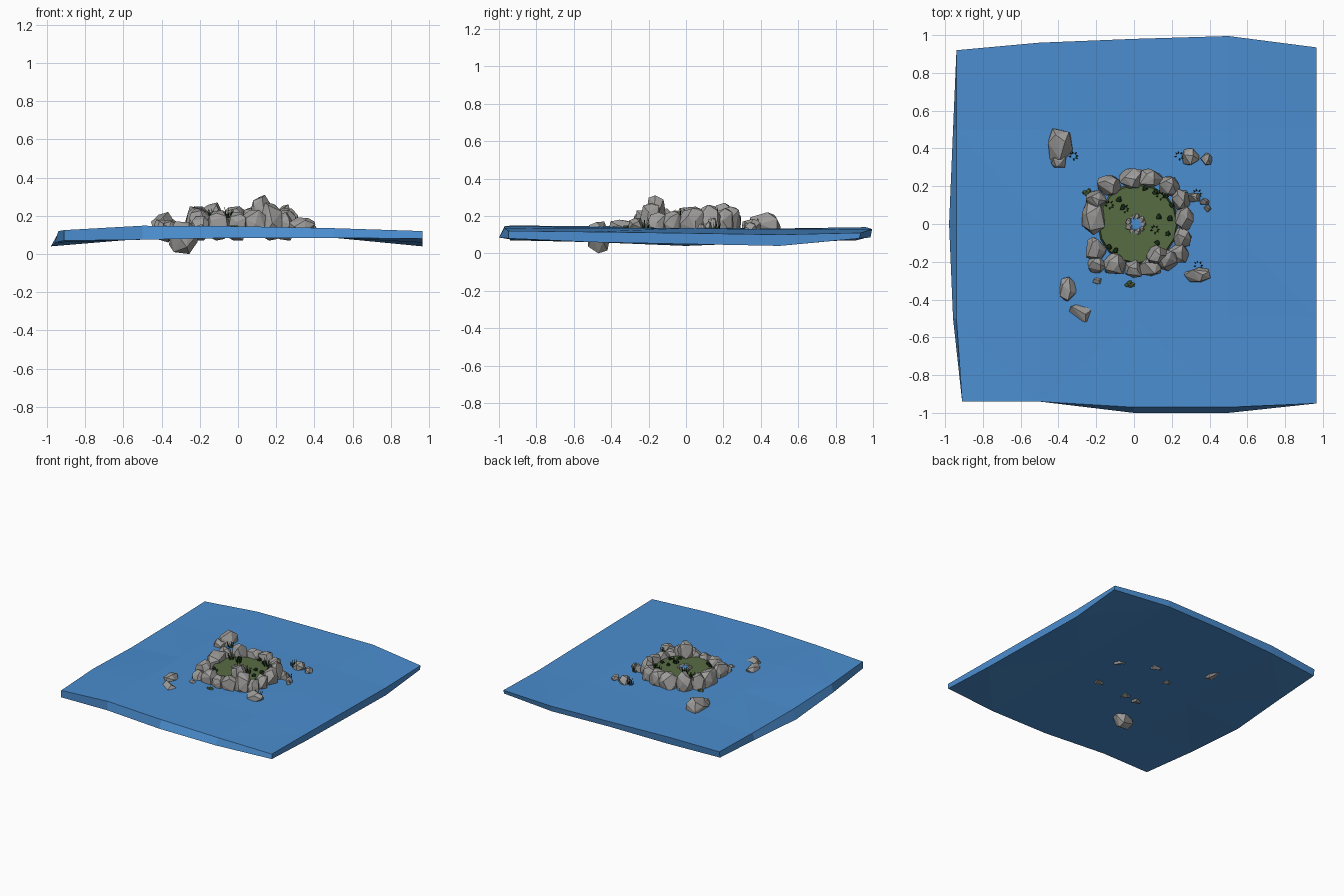
import bpy, bmesh, math, random
from mathutils import Vector

if "Cube" in bpy.data.objects:
    bpy.data.objects.remove(bpy.data.objects["Cube"])

random.seed(11)


def material(name, rgb):
    m = bpy.data.materials.new(name)
    m.diffuse_color = (*rgb, 1)
    m.use_nodes = True
    m.node_tree.nodes["Principled BSDF"].inputs["Base Color"].default_value = m.diffuse_color
    return m


WATER = material("water blue", (0.07, 0.27, 0.63))
STONE = material("stone grey", (0.34, 0.335, 0.325))
MOSS = material("moss green", (0.095, 0.15, 0.055))
LEAF = material("dark leaf green", (0.015, 0.042, 0.014))


def finish(bm, name, mat):
    bmesh.ops.recalc_face_normals(bm, faces=bm.faces)
    me = bpy.data.meshes.new(name)
    bm.to_mesh(me)
    bm.free()
    me.materials.append(mat)
    ob = bpy.data.objects.new(name, me)
    bpy.context.collection.objects.link(ob)
    return ob


def rock(bm, x, y, sx, sy, z0, z1, n=20):
    """Faceted boulder: hull of blocky random points fitted to a box."""
    pts = []
    for i in range(n):
        h = 1 - 2 * (i + 0.5) / n
        a = i * 2.39996 + random.uniform(-0.5, 0.5)
        r = math.sqrt(1 - h * h)
        p = Vector((r * math.cos(a), r * math.sin(a), h))
        p /= sum(abs(c) ** 3 for c in p) ** (1 / 3)
        pts.append(p * random.uniform(0.85, 1.05))
    lo = [min(p[k] for p in pts) for k in range(3)]
    hi = [max(p[k] for p in pts) for k in range(3)]
    size, base = (sx, sy, z1 - z0), (x - sx / 2, y - sy / 2, z0)
    verts = [bm.verts.new([base[k] + (p[k] - lo[k]) / (hi[k] - lo[k]) * size[k]
                           for k in range(3)]) for p in pts]
    res = bmesh.ops.convex_hull(bm, input=verts)
    junk = {v for v in res["geom_interior"] if isinstance(v, bmesh.types.BMVert)}
    bmesh.ops.delete(bm, geom=list(junk), context='VERTS')


# water slab: gently uneven sheet with a slightly wider underside
XS, YS = (-0.94, -0.5, 0.0, 0.5, 0.965), (-0.94, -0.5, 0.0, 0.5, 0.93)
TOP = ((.125, .148, .145, .135, .12), (.12, .147, .14, .132, .115),
       (.105, .138, .138, .135, .108), (.11, .132, .133, .127, .10),
       (.12, .14, .135, .13, .11))
LOW = ((.07, .075, .085, .085, .08), (.06, .08, .085, .085, .06),
       (.04, .08, .085, .085, .05), (.06, .08, .085, .085, .04),
       (.07, .08, .09, .085, .08))
BACK = (-0.01, 0.03, 0.05, 0.065, 0.005)      # bulge of the rear edge
FRONT = (0.0, 0.0, -0.03, -0.03, -0.01)       # bulge of the front edge
bm = bmesh.new()


def sheet(zs, grow):
    grid = []
    for j, y in enumerate(YS):
        row = []
        for i, x in enumerate(XS):
            px, py = x, y
            if j == 4:
                py += BACK[i] - grow * 0.3
            if j == 0:
                py += FRONT[i] - (grow if 1 < i < 4 else 0)
            if i == 0 and 0 < j < 4:
                px -= grow * (1.3 if j == 2 else 0.6)
            if i == 0 and j == 0:
                px += 0.03
            row.append(bm.verts.new((px, py, zs[j][i])))
        grid.append(row)
    for j in range(4):
        for i in range(4):
            a, b, c, d = grid[j][i], grid[j][i + 1], grid[j + 1][i + 1], grid[j + 1][i]
            if (i + j) % 2:
                bm.faces.new((a, b, c)), bm.faces.new((a, c, d))
            else:
                bm.faces.new((a, b, d)), bm.faces.new((b, c, d))
    return (grid[0] + [r[4] for r in grid[1:]] + grid[4][-2::-1]
            + [r[0] for r in grid[3:0:-1]])


upper, lower = sheet(TOP, 0), sheet(LOW, 0.03)
for k in range(len(upper)):
    n = (k + 1) % len(upper)
    bm.faces.new((upper[k], upper[n], lower[n], lower[k]))
finish(bm, "water", WATER)

# ring of boulders: x, y, width, depth, bottom, top
RING = ((-.02, .24, .12, .11, .07, .25), (.09, .245, .13, .10, .09, .25),
        (.19, .20, .11, .11, .09, .24), (.25, .13, .10, .11, .07, .26),
        (.265, .03, .10, .14, .09, .24), (.255, -.07, .10, .11, .09, .23),
        (.235, -.15, .11, .11, .09, .22), (.17, -.19, .12, .12, .07, .27),
        (.12, -.16, .11, .10, .15, .31), (.085, -.225, .12, .10, .09, .23),
        (0, -.235, .10, .10, .09, .22), (-.10, -.21, .12, .11, .07, .23),
        (-.195, -.215, .10, .10, .07, .20), (-.20, -.13, .11, .12, .09, .24),
        (-.215, .03, .12, .18, .09, .25), (-.20, .13, .11, .10, .07, .25),
        (-.13, .205, .13, .11, .09, .27))
bm = bmesh.new()
for r in RING:
    rock(bm, *r)
finish(bm, "boulder_ring", STONE)

# loose rocks lying in the water
LOOSE = ((-.39, .42, .13, .17, .06, .22), (-.40, .335, .08, .07, .09, .18),
         (.30, .355, .09, .09, .10, .185), (.385, .345, .065, .065, .10, .165),
         (.335, -.27, .14, .08, .10, .19), (-.35, -.345, .085, .13, .10, .18),
         (-.285, -.465, .15, .12, 0, .17), (-.195, -.30, .05, .04, .10, .155),
         (.315, .14, .07, .05, .10, .19), (.375, .12, .05, .035, .10, .17),
         (.39, .08, .04, .04, .10, .16))
bm = bmesh.new()
for r in LOOSE:
    rock(bm, *r, n=14)
finish(bm, "loose_rocks", STONE)

# moss floor inside the ring
bm = bmesh.new()
bmesh.ops.create_cone(bm, cap_ends=True, segments=16, radius1=.215, radius2=.205, depth=.06)
bmesh.ops.translate(bm, verts=bm.verts, vec=(.02, 0, .16))
finish(bm, "moss_floor", MOSS)

# little spring: pebbles around a pool
bm = bmesh.new()
for k in range(9):
    a = k * math.tau / 9
    s = random.uniform(.025, .036)
    rock(bm, .01 + .04 * math.cos(a), .04 * math.sin(a), s, s, .182, .182 + s * .7, 10)
finish(bm, "spring_pebbles", STONE)
bm = bmesh.new()
bmesh.ops.create_cone(bm, cap_ends=True, segments=10, radius1=.035, radius2=.035, depth=.006)
bmesh.ops.translate(bm, verts=bm.verts, vec=(.01, 0, .193))
finish(bm, "spring_pool", WATER)

# moss patches floating outside the ring
bm = bmesh.new()
for cx, cy in ((-.26, .17), (-.02, -.32)):
    for k in range(4):
        rock(bm, cx + random.uniform(-.02, .02), cy + random.uniform(-.012, .012),
             .028, .024, .13, .15, 10)
finish(bm, "moss_patches", MOSS)

# low leafy clumps on the moss
bm = bmesh.new()
for x, y in ((.11, .17), (.17, .15), (.20, .10), (.19, .03), (-.06, .09), (-.08, .13),
             (-.13, -.12), (-.10, -.14), (.12, -.10), (.18, -.05), (.06, .19), (.13, .04)):
    rock(bm, x, y, .03, .03, .185, .21, 10)
finish(bm, "leaf_clumps", LEAF)

# spiky grass tufts: thin leaning three-sided blades
bm = bmesh.new()
for x, y, z in ((-.32, .36, .13), (.24, .36, .125), (.335, .16, .125), (.34, -.22, .125),
                (.14, .15, .185), (-.05, .08, .185), (.11, -.03, .185), (-.13, .10, .185)):
    for k in range(7):
        a = k * 2.4
        bx, by = x + .015 * math.cos(a), y + .015 * math.sin(a)
        base = [bm.verts.new((bx + .006 * math.cos(a + t), by + .006 * math.sin(a + t), z))
                for t in (0, 2.09, 4.19)]
        tip = bm.verts.new((bx + .013 * math.cos(a), by + .013 * math.sin(a),
                            z + random.uniform(.035, .07)))
        bm.faces.new(base)
        for q in range(3):
            bm.faces.new((base[q], base[(q + 1) % 3], tip))
finish(bm, "grass_tufts", LEAF)
